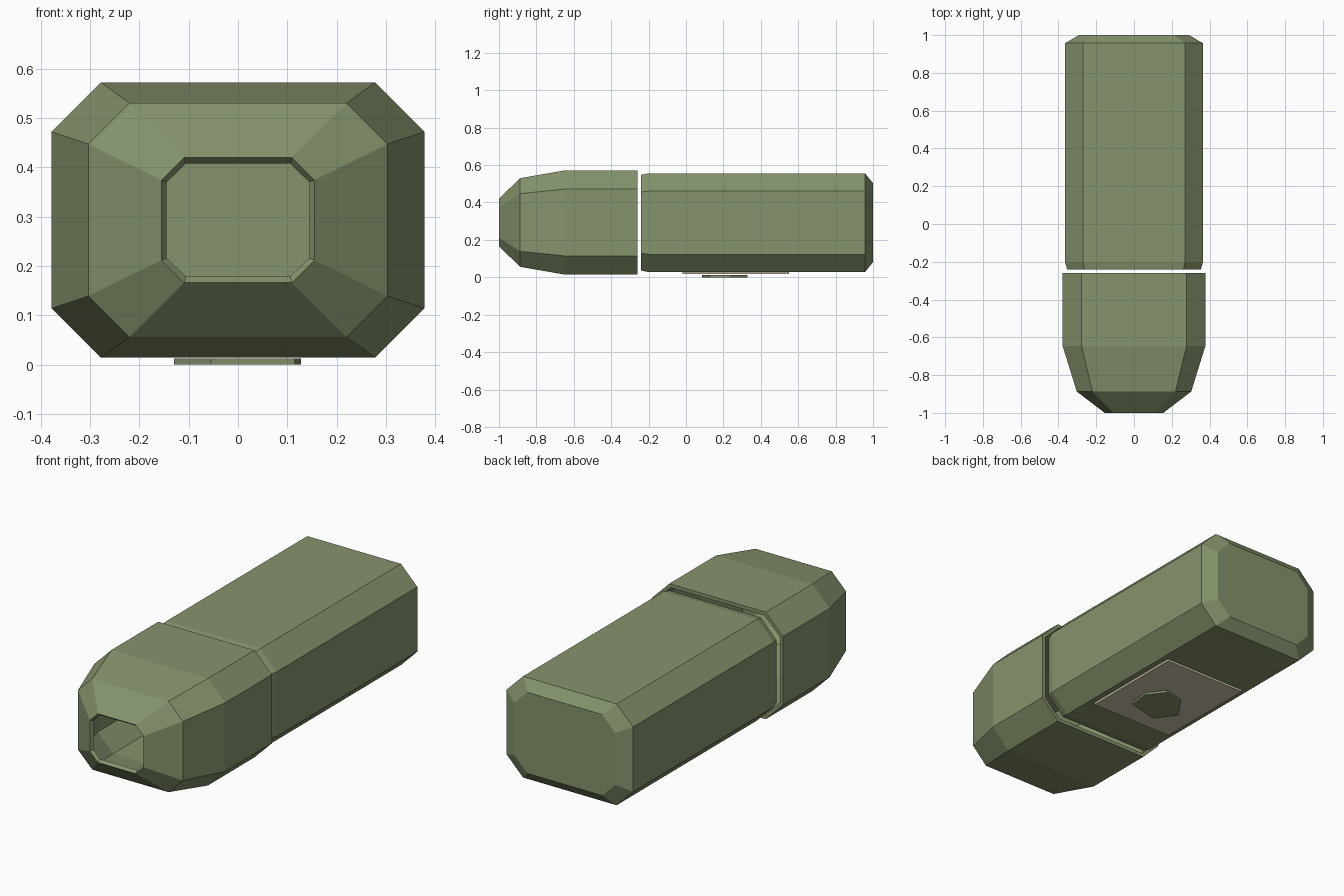
import bpy
import bmesh

cube = bpy.data.objects.get("Cube")
if cube:
    bpy.data.objects.remove(cube, do_unlink=True)


def material(name, rgb):
    mat = bpy.data.materials.new(name)
    mat.use_nodes = True
    colour = (*rgb, 1)
    mat.diffuse_color = colour
    mat.node_tree.nodes["Principled BSDF"].inputs["Base Color"].default_value = colour
    return mat


green = material("olive green", (0.235, 0.295, 0.15))
tan = material("pale tan", (0.62, 0.56, 0.42))


def finish(name, bm, mat):
    bmesh.ops.recalc_face_normals(bm, faces=bm.faces)
    mesh = bpy.data.meshes.new(name)
    bm.to_mesh(mesh)
    bm.free()
    obj = bpy.data.objects.new(name, mesh)
    bpy.context.collection.objects.link(obj)
    mesh.materials.append(mat)
    return obj


def octagon(w, h, c):
    """Rectangle of half size w by h with its corners cut by c."""
    return [(w, h - c), (w - c, h), (c - w, h), (-w, h - c),
            (-w, c - h), (c - w, -h), (w - c, -h), (w, c - h)]


def loft(name, rings, centre_z, capped, mat):
    """Skin octagonal rings, each (y, half width, half height, corner cut)."""
    bm = bmesh.new()
    loops = [[bm.verts.new((x, y, centre_z + z)) for x, z in octagon(w, h, c)]
             for y, w, h, c in rings]
    for a, b in zip(loops, loops[1:]):
        for i in range(len(a)):
            j = (i + 1) % len(a)
            bm.faces.new((a[i], a[j], b[j], b[i]))
    if capped:
        bm.faces.new(loops[0])
        bm.faces.new(loops[-1])
    return finish(name, bm, mat)


def plate(name, outline, z0, z1, mat):
    """Flat slab with the given outline."""
    bm = bmesh.new()
    base = bm.faces.new([bm.verts.new((x, y, z0)) for x, y in outline])
    top = bmesh.ops.extrude_face_region(bm, geom=[base])["geom"]
    verts = [v for v in top if isinstance(v, bmesh.types.BMVert)]
    bmesh.ops.translate(bm, verts=verts, vec=(0, 0, z1 - z0))
    # keep the slab closed underneath
    if not base.is_valid:
        bmesh.ops.holes_fill(bm, edges=bm.edges)
    return finish(name, bm, mat)


# Main body: long chamfered box with tapered ends
W, H, C = 0.365, 0.264, 0.095
loft("main_body",
     [(y, W * s, H * s, C * s) for y, s in
      [(-0.24, 0.97), (-0.2, 1), (0.957, 1), (1, 0.8)]],
     0.292, True, green)

# Hollow nose shell, open at both ends
nose = loft("nose_shell",
            [(-1, 0.155, 0.127, 0.046), (-0.887, 0.303, 0.237, 0.083),
             (-0.645, 0.378, 0.279, 0.1), (-0.26, 0.378, 0.279, 0.1)],
            0.293, False, green)
shell = nose.modifiers.new("wall", "SOLIDIFY")
shell.thickness = 0.02
shell.offset = -1

# Underside plate with a raised six-sided badge
plate("underside_plate",
      [(-0.24, -0.02), (0.24, -0.02), (0.24, 0.55), (-0.24, 0.55)],
      0.017, 0.03, tan)
plate("underside_badge",
      [(-0.055, 0.085), (0.115, 0.125), (0.128, 0.24),
       (0.06, 0.33), (-0.05, 0.305), (-0.13, 0.19)],
      0, 0.012, green)
